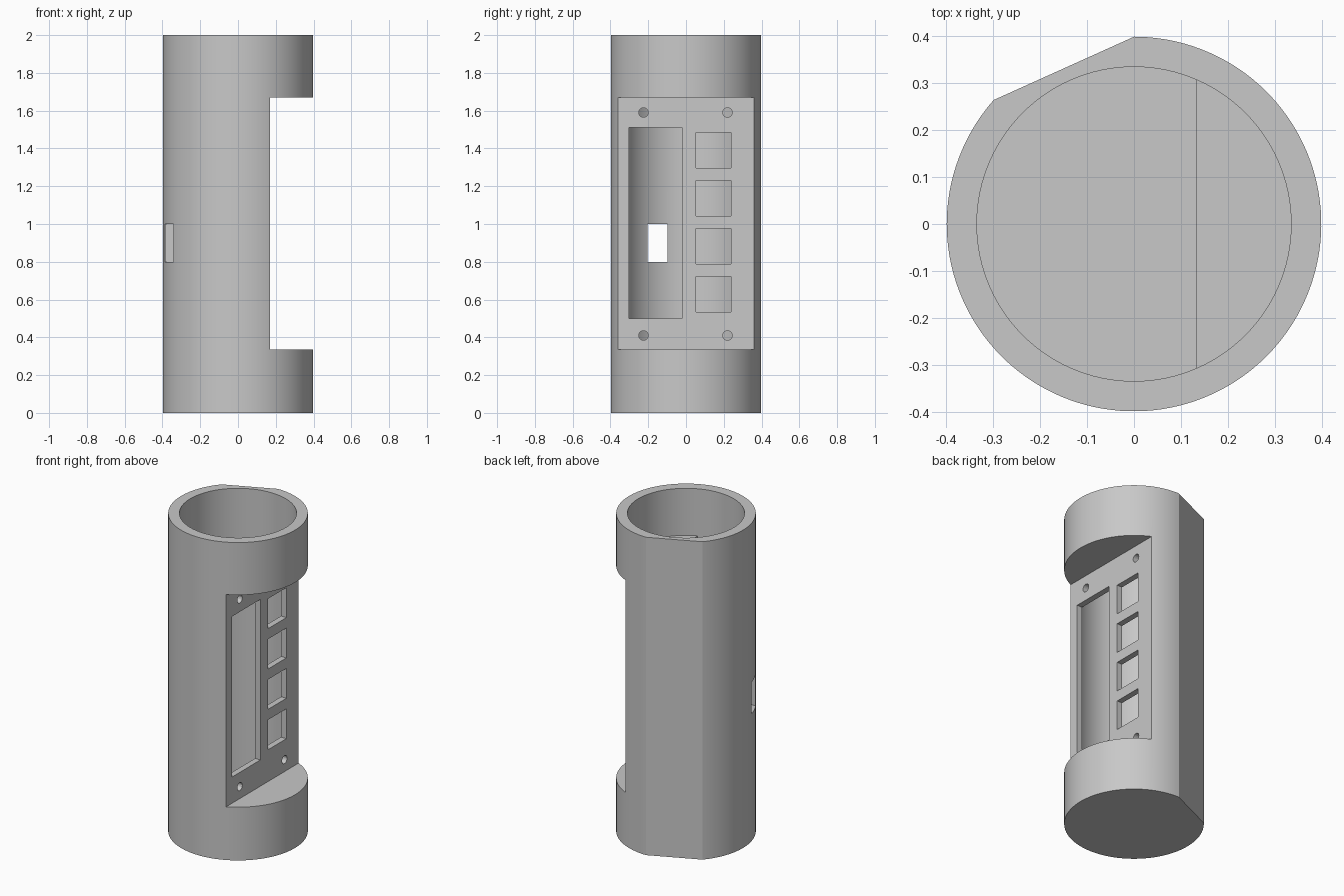
import bpy, math

if "Cube" in bpy.data.objects:
    bpy.data.objects.remove(bpy.data.objects["Cube"], do_unlink=True)

R_OUT, R_IN = 0.398, 0.334
SEGMENTS = 120
FLOOR = 0.067
PLATE_OUT, PLATE_IN = 0.17, 0.133      # outer and inner face of the panel
NOTCH_LOW, NOTCH_HIGH = 0.335, 1.67
SKIN = 0.034                           # thickness of the ledges behind the notch

grey = bpy.data.materials.new("light grey")
grey.use_nodes = True
grey.diffuse_color = (0.58, 0.58, 0.58, 1)
grey.node_tree.nodes["Principled BSDF"].inputs["Base Color"].default_value = grey.diffuse_color


def prism(name, outline, low, high):
    """Closed prism from an anticlockwise outline in x and y."""
    n = len(outline)
    verts = [(x, y, z) for z in (low, high) for x, y in outline]
    faces = [tuple(reversed(range(n))), tuple(range(n, 2 * n))]
    faces += [(i, (i + 1) % n, (i + 1) % n + n, i + n) for i in range(n)]
    mesh = bpy.data.meshes.new(name)
    mesh.from_pydata(verts, [], faces)
    mesh.materials.append(grey)
    obj = bpy.data.objects.new(name, mesh)
    bpy.context.collection.objects.link(obj)
    return obj


def box(name, x, y, z):
    return prism(name, [(x[0], y[0]), (x[1], y[0]), (x[1], y[1]), (x[0], y[1])], *z)


def circle(radius, start=0.0, sweep=math.tau, count=SEGMENTS):
    return [(radius * math.cos(start + sweep * i / count),
             radius * math.sin(start + sweep * i / count)) for i in range(count)]


def cut(target, cutter):
    """Subtract the cutter from the target and discard it."""
    mod = target.modifiers.new("cut", 'BOOLEAN')
    mod.operation, mod.solver, mod.object = 'DIFFERENCE', 'EXACT', cutter
    bpy.context.view_layer.objects.active = target
    bpy.ops.object.modifier_apply(modifier=mod.name)
    bpy.data.objects.remove(cutter, do_unlink=True)


# Outer shell: a round column with one flat at the back
flat_end = math.atan2(0.265, -0.3)
arc = math.tau - (flat_end - math.pi / 2)
outline = circle(R_OUT, flat_end, arc) + [(0, R_OUT)]
housing = prism("housing", outline, 0, 2)

# Notch in front of the control panel
cut(housing, box("notch", (PLATE_OUT, 1), (-1, 1), (NOTCH_LOW, NOTCH_HIGH)))

# Bore, open at the top, stepping in behind the panel
bore = prism("bore", circle(R_IN), FLOOR, 2.1)
cut(bore, box("panel_block", (PLATE_IN, 1), (-1, 1), (NOTCH_LOW - SKIN, NOTCH_HIGH + SKIN)))
cut(housing, bore)

# Display window and four button openings
through = (0.05, 0.3)
cut(housing, box("window", through, (-0.302, -0.02), (0.5, 1.51)))
for i in range(4):
    low = 0.535 + 0.254 * i
    cut(housing, box("button_opening", through, (0.053, 0.238), (low, low + 0.188)))

# Screw holes at the panel corners
for y in (-0.225, 0.22):
    for z in (0.41, 1.59):
        hole = prism("screw_hole", circle(0.025, count=24), -0.1, 0.1)
        hole.rotation_euler = (0, math.pi / 2, 0)
        hole.location = (0.17, y, z)
        bpy.context.view_layer.update()
        cut(housing, hole)

# Cable port through the opposite wall
cut(housing, box("cable_port", (-0.5, -0.2), (-0.205, -0.098), (0.8, 1.0)))

# Smooth round walls with crisp edges
bpy.ops.object.select_all(action='DESELECT')
housing.select_set(True)
bpy.context.view_layer.objects.active = housing
bpy.ops.object.shade_smooth_by_angle(angle=math.radians(15))
